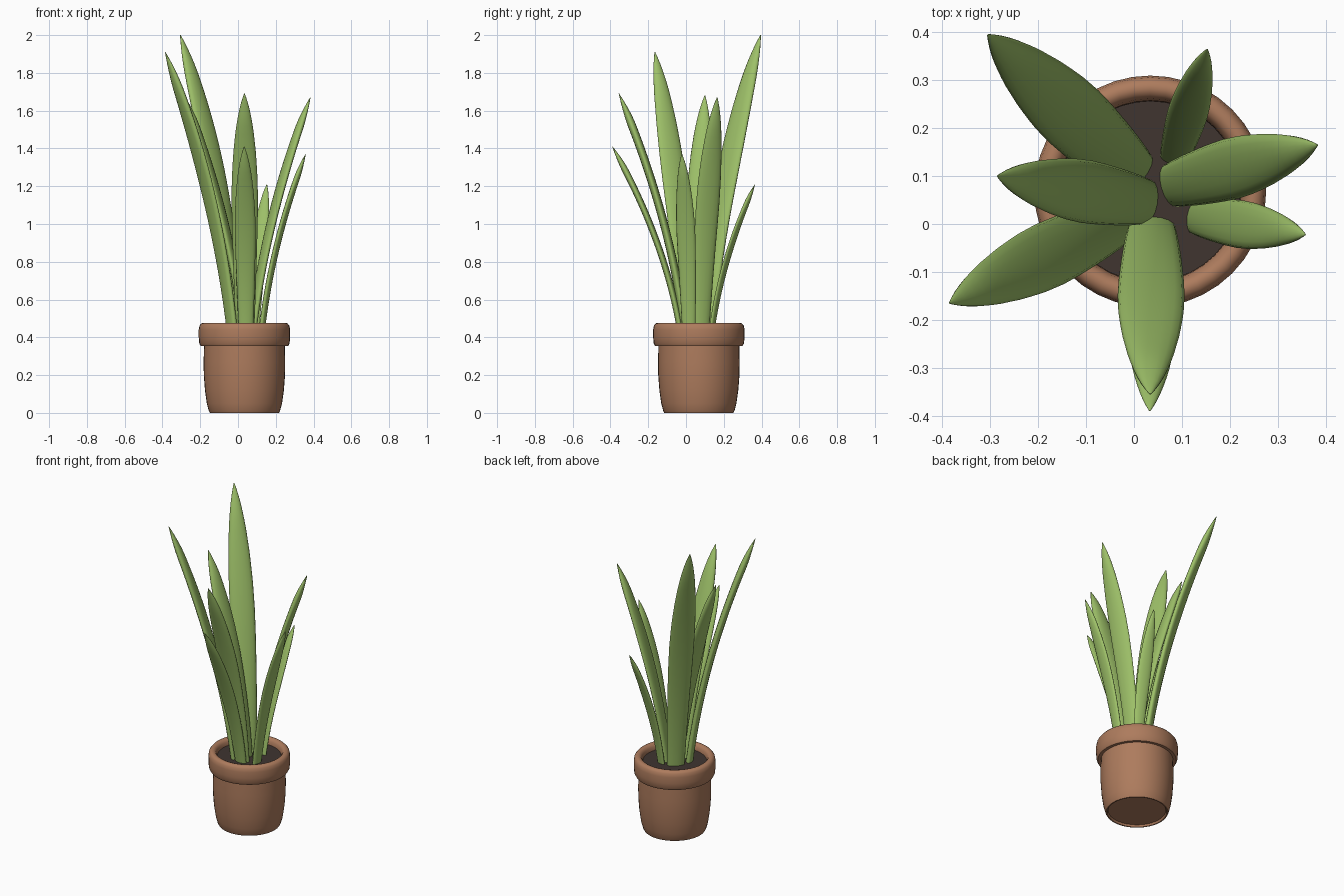
import bpy, bmesh, math
from mathutils import Vector

if "Cube" in bpy.data.objects:
    bpy.data.objects.remove(bpy.data.objects["Cube"])

CX, CY = 0.034, 0.068   # pot axis


def material(name, rgb):
    m = bpy.data.materials.new(name)
    m.diffuse_color = (*rgb, 1)
    m.use_nodes = True
    m.node_tree.nodes["Principled BSDF"].inputs["Base Color"].default_value = m.diffuse_color
    return m


def finish(name, bm, mat, angle=40):
    bmesh.ops.recalc_face_normals(bm, faces=bm.faces)
    me = bpy.data.meshes.new(name)
    bm.to_mesh(me)
    bm.free()
    me.materials.append(mat)
    ob = bpy.data.objects.new(name, me)
    bpy.context.collection.objects.link(ob)
    bpy.ops.object.select_all(action='DESELECT')
    ob.select_set(True)
    bpy.context.view_layer.objects.active = ob
    bpy.ops.object.shade_smooth_by_angle(angle=math.radians(angle))
    return ob


def skin(bm, rings):
    for a, b in zip(rings, rings[1:]):
        n = len(a)
        for i in range(n):
            bm.faces.new((a[i], a[(i + 1) % n], b[(i + 1) % n], b[i]))


def lathe(name, profile, mat, n=40):
    bm = bmesh.new()
    rings = [[bm.verts.new((CX + r * math.cos(2 * math.pi * i / n),
                            CY + r * math.sin(2 * math.pi * i / n), z))
              for i in range(n)] for r, z in profile]
    skin(bm, rings)
    bm.faces.new(rings[0])
    bm.faces.new(rings[-1])
    return finish(name, bm, mat, 60)


def interp(points, t):
    for (t0, v0), (t1, v1) in zip(points, points[1:]):
        if t <= t1:
            return v0 + (v1 - v0) * (t - t0) / (t1 - t0)
    return points[-1][1]


WIDTH = [(0, .70), (.15, .80), (.3, .89), (.45, .97), (.55, 1), (.65, .97),
         (.75, .86), (.85, .67), (.92, .45), (.97, .22), (1, .03)]


def leaf(name, base, tip, height, width, mat, steps=24, n=16):
    # lens-shaped section swept along an outward-bending path
    z0 = 0.425
    b = Vector((*base, z0))
    lean = Vector((tip[0] - base[0], tip[1] - base[1], 0))
    rise = Vector((0, 0, height - z0))
    side = Vector((-lean.y, lean.x, 0)).normalized()
    bm = bmesh.new()
    rings = []
    for k in range(steps + 1):
        t = 1 - (1 - k / steps) ** 1.3
        p = b + rise * t + lean * (.45 * t + .55 * t * t)
        tangent = (rise + lean * (.45 + 1.1 * t)).normalized()
        normal = side.cross(tangent)
        w = width * interp(WIDTH, t) / 2
        th = 0.155 * width * min(1, 1.8 * interp(WIDTH, t))
        ring = []
        for i in range(n):
            a = 2 * math.pi * i / n
            ring.append(bm.verts.new(p + side * w * math.cos(a) + normal * th * math.sin(a)))
        rings.append(ring)
    skin(bm, rings)
    bm.faces.new(rings[0])
    bm.faces.new(rings[-1])
    return finish(name, bm, mat, 70)


clay = material("clay", (0.42, 0.20, 0.11))
earth = material("earth", (0.05, 0.035, 0.03))
green = material("leaf_green", (0.34, 0.53, 0.14))

# pot with overhanging rim, recessed underside and hollow top
lathe("pot", [(.170, .012), (.176, 0), (.183, .0), (.189, .012), (.199, .05),
              (.209, .12), (.215, .2), (.216, .27), (.214, .355), (.232, .355),
              (.239, .368), (.242, .40), (.242, .44), (.238, .462), (.228, .474),
              (.215, .477), (.203, .473), (.194, .460), (.190, .44), (.188, .41)], clay)

# soil
lathe("soil", [(.189, .412), (.189, .438)], earth)

# leaves: base xy, tip xy, tip height, width
leaves = [
    ((0.00, 0.105), (-0.305, 0.395), 2.00, 0.15),
    ((-0.03, 0.008), (-0.385, -0.165), 1.91, 0.138),
    ((0.03, 0.045), (-0.285, 0.10), 1.68, 0.132),
    ((0.037, -0.005), (0.034, -0.355), 1.69, 0.14),
    ((0.042, -0.028), (0.033, -0.39), 1.41, 0.11),
    ((0.075, 0.08), (0.383, 0.165), 1.67, 0.128),
    ((0.125, 0.015), (0.358, -0.022), 1.37, 0.10),
    ((0.083, 0.135), (0.153, 0.365), 1.21, 0.084),
]
for i, (base, tip, h, w) in enumerate(leaves, 1):
    leaf(f"leaf_{i}", base, tip, h, w, green)
